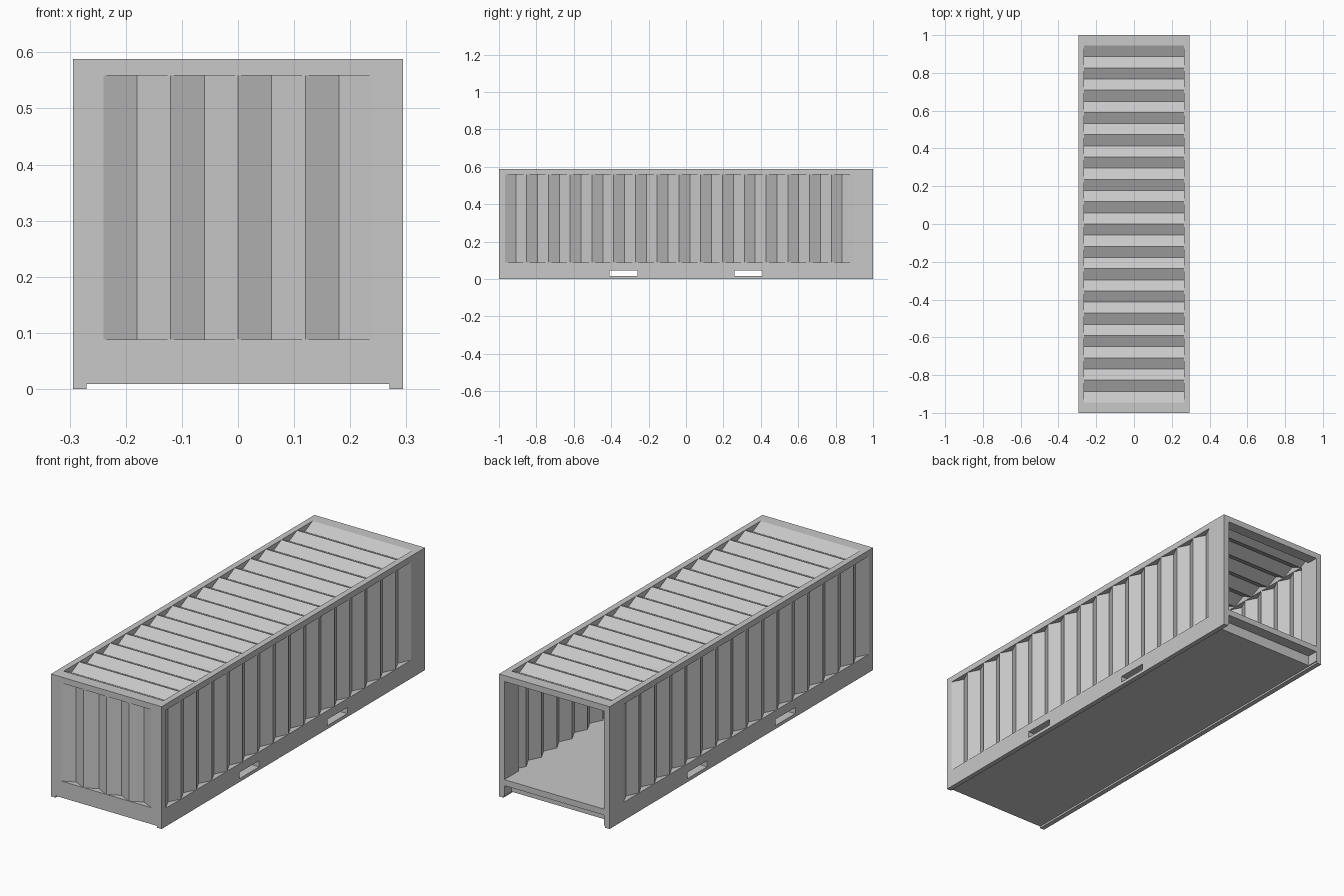
import bpy
import bmesh
from mathutils import Vector

cube = bpy.data.objects.get("Cube")
if cube:
    bpy.data.objects.remove(cube, do_unlink=True)

# Overall sizes
HALF_W, HALF_L, HEIGHT = 0.294, 1.0, 0.588
WALL = 0.029
INNER = HALF_W - WALL
FLOOR, CEILING = 0.088, HEIGHT - WALL
SIDE_START, SIDE_END = -0.968, 0.893
ROOF_END = 0.945
FRONT_HALF = 0.24
FAR = 1.2

grey = bpy.data.materials.new("container_grey")
grey.use_nodes = True
colour = (0.58, 0.58, 0.58, 1.0)
grey.diffuse_color = colour
grey.node_tree.nodes["Principled BSDF"].inputs["Base Color"].default_value = colour


def add_object(name, bm):
    mesh = bpy.data.meshes.new(name)
    bm.to_mesh(mesh)
    bm.free()
    mesh.materials.append(grey)
    obj = bpy.data.objects.new(name, mesh)
    bpy.context.scene.collection.objects.link(obj)
    return obj


def box(name, low, high):
    low, high = Vector(low), Vector(high)
    bm = bmesh.new()
    bmesh.ops.create_cube(bm, size=1)
    bmesh.ops.scale(bm, vec=high - low, verts=bm.verts)
    bmesh.ops.translate(bm, vec=(low + high) / 2, verts=bm.verts)
    return add_object(name, bm)


def cut(target, low, high):
    cutter = box("cutter", low, high)
    cutter.hide_render = True
    mod = target.modifiers.new("cut", "BOOLEAN")
    mod.operation = "DIFFERENCE"
    mod.solver = "EXACT"
    mod.object = cutter
    bpy.context.view_layer.objects.active = target
    bpy.ops.object.modifier_apply(modifier=mod.name)
    bpy.data.objects.remove(cutter, do_unlink=True)


def corrugated(name, start, end, ridges, low, high, place, outward):
    """Zigzag sheet; place(along, across, depth) gives the position."""
    bm = bmesh.new()
    steps = ridges * 2
    rows = []
    for i in range(steps + 1):
        along = start + (end - start) * i / steps
        depth = WALL * (i % 2)
        rows.append([bm.verts.new(place(along, c, depth)) for c in (low, high)])
    for a, b in zip(rows, rows[1:]):
        face = bm.faces.new((a[0], b[0], b[1], a[1]))
        face.normal_update()
        if face.normal.dot(Vector(outward)) < 0:
            face.normal_flip()
    return add_object(name, bm)


# Frame: solid block, hollowed and opened at the back
frame = box("frame", (-HALF_W, -HALF_L, 0), (HALF_W, HALF_L, HEIGHT))
cut(frame, (-INNER, -HALF_L + WALL, FLOOR), (INNER, FAR, CEILING))

# Openings for the side, front and roof panels
cut(frame, (-FAR, SIDE_START, FLOOR), (FAR, SIDE_END, CEILING))
cut(frame, (-FRONT_HALF, -FAR, FLOOR), (FRONT_HALF, -0.9, CEILING))
cut(frame, (-INNER, -ROOF_END, 0.5), (INNER, ROOF_END, FAR))

# Groove under the floor, recess under the rear sill
cut(frame, (-0.27, -FAR, -0.1), (0.27, FAR, 0.009))
cut(frame, (-INNER, ROOF_END, -0.1), (INNER, FAR, FLOOR - WALL))

# Fork pockets running through the base
for y in (-0.335, 0.335):
    cut(frame, (-FAR, y - 0.075, 0.016), (FAR, y + 0.075, 0.046))

# Corrugated panels
for side, sign in (("left", 1), ("right", -1)):
    corrugated(side + "_side_panel", SIDE_START, SIDE_END, 16, FLOOR, CEILING,
               lambda a, c, d: (sign * (HALF_W - d), a, c), (sign, 0, 0))
corrugated("front_panel", -FRONT_HALF, FRONT_HALF, 4, FLOOR, CEILING,
           lambda a, c, d: (a, d - HALF_L, c), (0, -1, 0))
corrugated("roof_panel", -ROOF_END, ROOF_END, 16, -INNER, INNER,
           lambda a, c, d: (c, a, HEIGHT - d), (0, 0, 1))
